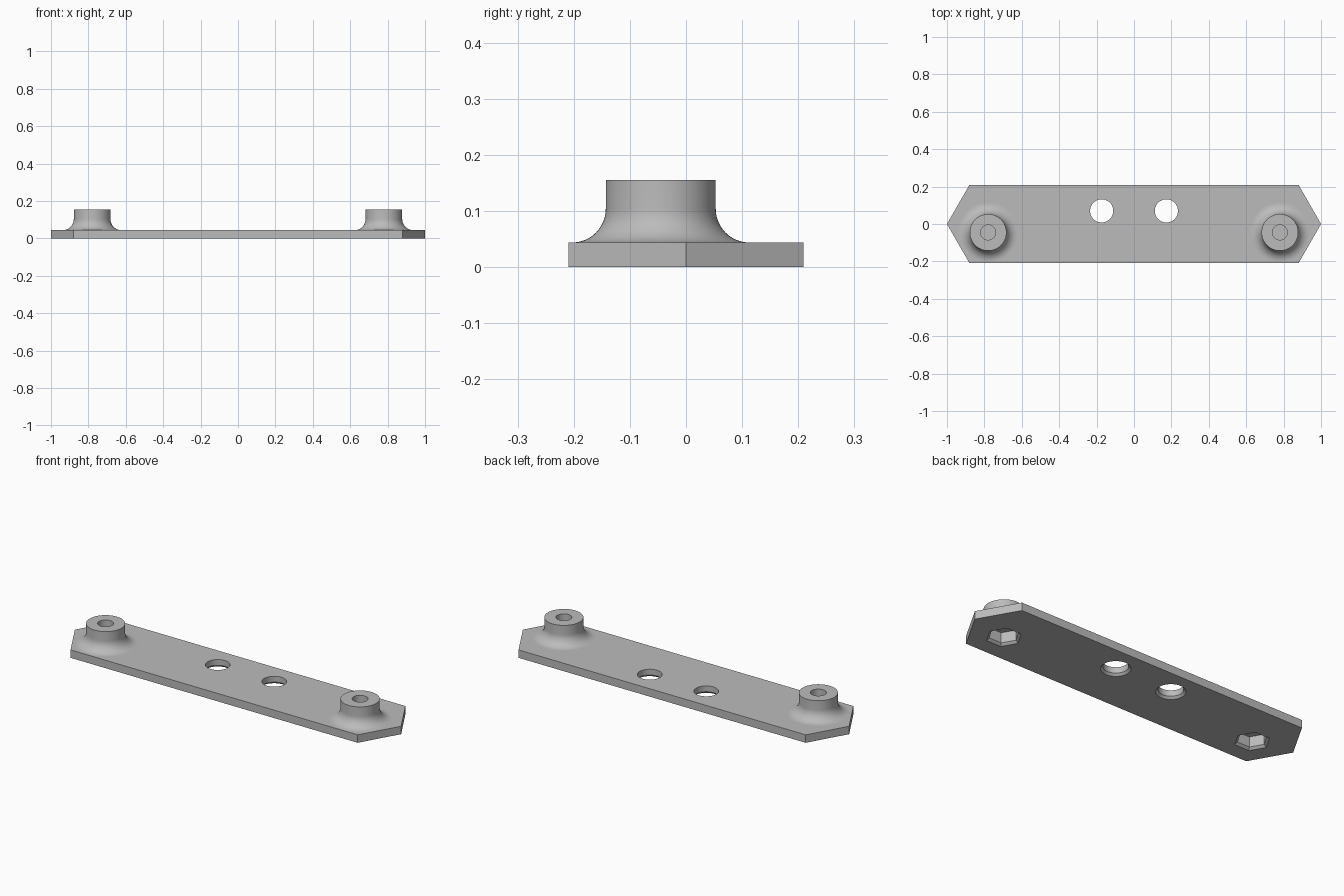
import bpy, bmesh
from math import cos, sin, pi

cube = bpy.data.objects.get("Cube")
if cube:
    bpy.data.objects.remove(cube, do_unlink=True)

THICK, TOP = 0.044, 0.155           # plate thickness, boss top
BOSS_X, BOSS_Y, BOSS_R = 0.78, -0.045, 0.098
FILLET, CHAMFER = 0.06, 0.012

grey = bpy.data.materials.new("grey plastic")
grey.use_nodes = True
colour = (0.5, 0.5, 0.5, 1)
grey.diffuse_color = colour
grey.node_tree.nodes["Principled BSDF"].inputs["Base Color"].default_value = colour


def loft(name, rings):
    """Solid through a stack of equal point rings, capped at both ends."""
    bm = bmesh.new()
    loops = [[bm.verts.new(p) for p in ring] for ring in rings]
    n = len(loops[0])
    for a, b in zip(loops, loops[1:]):
        for i in range(n):
            j = (i + 1) % n
            bm.faces.new((a[i], a[j], b[j], b[i]))
    bm.faces.new(loops[0][::-1])
    bm.faces.new(loops[-1])
    bmesh.ops.recalc_face_normals(bm, faces=bm.faces)
    mesh = bpy.data.meshes.new(name)
    bm.to_mesh(mesh)
    bm.free()
    mesh.materials.append(grey)
    obj = bpy.data.objects.new(name, mesh)
    bpy.context.collection.objects.link(obj)
    return obj


def lathe(name, profile, x, y, sides):
    """Spin (radius, height) pairs about a vertical axis at x, y."""
    turns = [2 * pi * i / sides for i in range(sides)]
    return loft(name, [[(x + r * cos(t), y + r * sin(t), z) for t in turns]
                       for r, z in profile])


def cut(obj, cutters):
    for c in cutters:
        mod = obj.modifiers.new("cut", 'BOOLEAN')
        mod.operation = 'DIFFERENCE'
        mod.solver = 'EXACT'
        mod.object = c
    graph = bpy.context.evaluated_depsgraph_get()
    mesh = bpy.data.meshes.new_from_object(obj.evaluated_get(graph))
    obj.modifiers.clear()
    obj.data = mesh


# Long plate with pointed ends
outline = [(1, 0), (0.88, 0.209), (-0.88, 0.209),
           (-1, 0), (-0.88, -0.209), (0.88, -0.209)]
plate = loft("plate", [[(x, y, z) for x, y in outline] for z in (0, THICK)])

# Boss profile: concave flare, straight collar, blind bore
boss_profile = []
for i in range(13):
    t = pi / 2 * i / 12
    boss_profile.append((BOSS_R + FILLET * (1 - sin(t)),
                         THICK + FILLET * (1 - cos(t))))
boss_profile += [(BOSS_R, TOP), (0.04, TOP), (0.04, 0.075)]


def pocket_profile(radius, flare, top):
    return [(radius + flare, -0.02), (radius + flare, 0),
            (radius, CHAMFER), (radius, top)]


parts, cutters = [plate], []
for side, word in ((1, "left"), (-1, "right")):
    # Boss with a hexagonal nut pocket from below
    boss = lathe(word + "_boss", boss_profile, side * BOSS_X, BOSS_Y, 64)
    pocket = lathe(word + "_nut_pocket_cutter",
                   pocket_profile(0.075, 0.014, 0.068), side * BOSS_X, BOSS_Y, 6)
    # Through hole chamfered underneath
    hole = lathe(word + "_hole_cutter",
                 pocket_profile(0.062, CHAMFER, 0.1), side * 0.173, 0.07, 48)
    cut(boss, [pocket])
    parts.append(boss)
    cutters += [pocket, hole]
cut(plate, cutters)

for c in cutters:
    bpy.data.objects.remove(c, do_unlink=True)

bpy.ops.object.select_all(action='DESELECT')
for p in parts:
    p.select_set(True)
bpy.context.view_layer.objects.active = plate
bpy.ops.object.shade_smooth_by_angle(angle=pi / 6)
